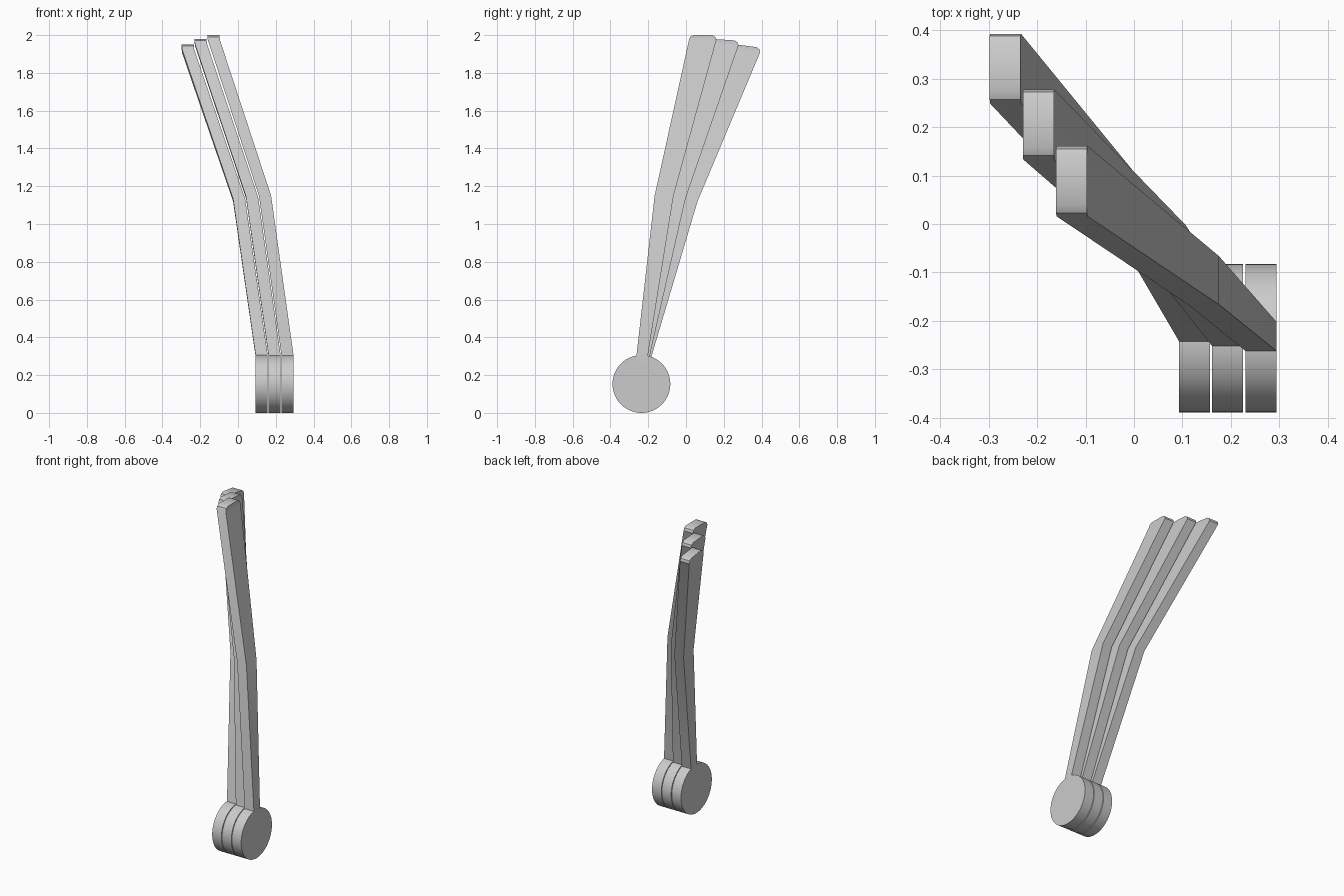
import bpy, bmesh, math
from mathutils import Matrix, Vector

if "Cube" in bpy.data.objects:
    bpy.data.objects.remove(bpy.data.objects["Cube"])

HUB = Vector((0, -0.236, 0.153))   # pivot axis, runs along x
RADIUS, WIDTH, PITCH = 0.153, 0.064, 0.0685

# Lever cross-sections: front y, back y, z, sideways offset
SECTIONS = [
    (-0.265, -0.205, 0.26, 0.0),
    (-0.262, -0.202, 0.305, 0.0),
    (-0.166, -0.066, 1.15, -0.119),
    (0.016, 0.161, 1.975, -0.390),
    (0.023, 0.155, 1.991, -0.391),
    (0.040, 0.138, 2.0, -0.391),
]


def finish(bm, name):
    bmesh.ops.recalc_face_normals(bm, faces=bm.faces)
    me = bpy.data.meshes.new(name)
    bm.to_mesh(me)
    bm.free()
    ob = bpy.data.objects.new(name, me)
    bpy.context.collection.objects.link(ob)
    bpy.ops.object.select_all(action='DESELECT')
    ob.select_set(True)
    bpy.context.view_layer.objects.active = ob
    bpy.ops.object.shade_smooth_by_angle(angle=math.radians(30))
    return ob


def hub(name, x):
    bm = bmesh.new()
    place = Matrix.Translation((x, HUB.y, HUB.z)) @ Matrix.Rotation(math.pi / 2, 4, 'Y')
    bmesh.ops.create_cone(bm, cap_ends=True, segments=64, radius1=RADIUS,
                          radius2=RADIUS, depth=WIDTH, matrix=place)
    return finish(bm, name)


def lever(name, x, swing):
    bm = bmesh.new()
    h = WIDTH / 2
    rings = []
    for y0, y1, z, dx in SECTIONS:
        cx = x + dx
        rings.append([bm.verts.new(p) for p in (
            (cx - h, y0, z), (cx + h, y0, z), (cx + h, y1, z), (cx - h, y1, z))])
    for a, b in zip(rings, rings[1:]):
        for i in range(4):
            j = (i + 1) % 4
            bm.faces.new((a[i], a[j], b[j], b[i]))
    bm.faces.new(rings[0])
    bm.faces.new(rings[-1])
    # swing the lever back about the pivot
    bmesh.ops.rotate(bm, verts=bm.verts, cent=HUB,
                     matrix=Matrix.Rotation(-math.radians(swing), 3, 'X'))
    return finish(bm, name)


# Three levers, each fanned a little further back than the last
for i in range(3):
    x = 0.262 - i * PITCH
    hub(f"pivot_disc_{i + 1}", x)
    lever(f"lever_arm_{i + 1}", x, 3.7 * i)
